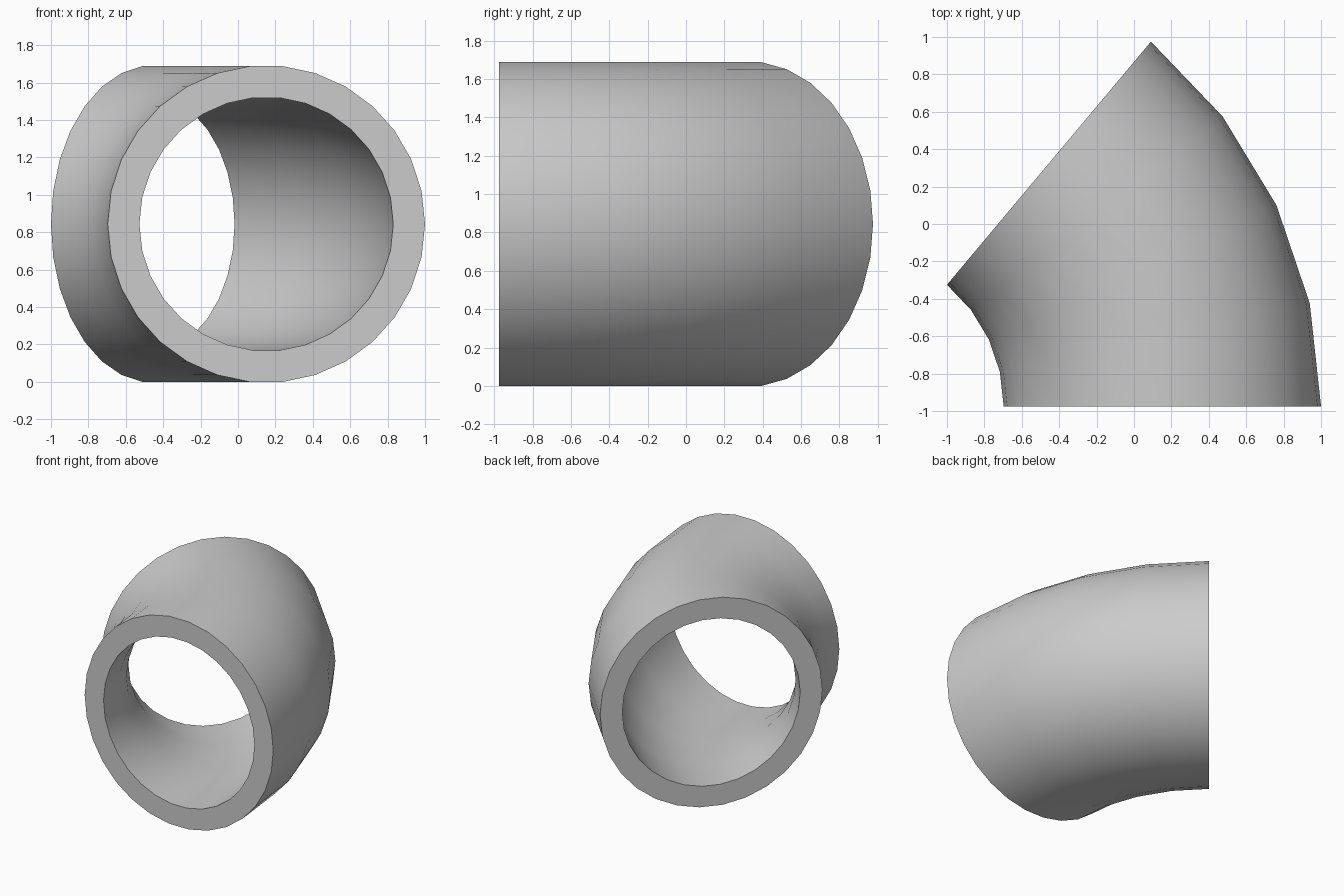
import bpy, bmesh
from math import radians, sin, cos, tau

if "Cube" in bpy.data.objects:
    bpy.data.objects.remove(bpy.data.objects["Cube"])

SIDES = 30
STEPS = 4
BEND = radians(50)
OUTER = 2 / (3 - cos(BEND))      # overall width is 2
INNER = OUTER * 0.8
AXIS_X = 1 - 3 * OUTER           # bend radius is twice the pipe radius
FRONT_Y = -1.5 * OUTER * sin(BEND)
MID_Z = OUTER * cos(tau / SIDES / 2)

grey = bpy.data.materials.new("light_grey")
grey.use_nodes = True
colour = (0.6, 0.6, 0.6, 1)
grey.diffuse_color = colour
grey.node_tree.nodes["Principled BSDF"].inputs["Base Color"].default_value = colour

bm = bmesh.new()


def ring(radius, turn):
    """Circle of vertices standing across the pipe at an angle round the bend."""
    verts = []
    for i in range(SIDES):
        a = tau * i / SIDES
        reach = 2 * OUTER + radius * cos(a)
        verts.append(bm.verts.new((AXIS_X + reach * cos(turn),
                                   FRONT_Y + reach * sin(turn),
                                   MID_Z + radius * sin(a))))
    return verts


def join(first, second):
    """Band of quads between two rings with matching vertices."""
    for i in range(SIDES):
        bm.faces.new((first[i - 1], first[i], second[i], second[i - 1]))


# Outer and inner walls round the bend
turns = [BEND * s / STEPS for s in range(STEPS + 1)]
outer_rings = [ring(OUTER, t) for t in turns]
inner_rings = [ring(INNER, t) for t in turns]
for rings in (outer_rings, inner_rings):
    for first, second in zip(rings, rings[1:]):
        join(first, second)

# Flat rims that close the wall thickness at both ends
for end in (0, -1):
    join(outer_rings[end], inner_rings[end])
bmesh.ops.recalc_face_normals(bm, faces=bm.faces)

mesh = bpy.data.meshes.new("pipe_elbow")
bm.to_mesh(mesh)
bm.free()
mesh.materials.append(grey)
elbow = bpy.data.objects.new("pipe_elbow", mesh)
bpy.context.collection.objects.link(elbow)

# Smooth walls, crisp rims
bpy.ops.object.select_all(action="DESELECT")
elbow.select_set(True)
bpy.context.view_layer.objects.active = elbow
bpy.ops.object.shade_smooth_by_angle(angle=radians(40))
